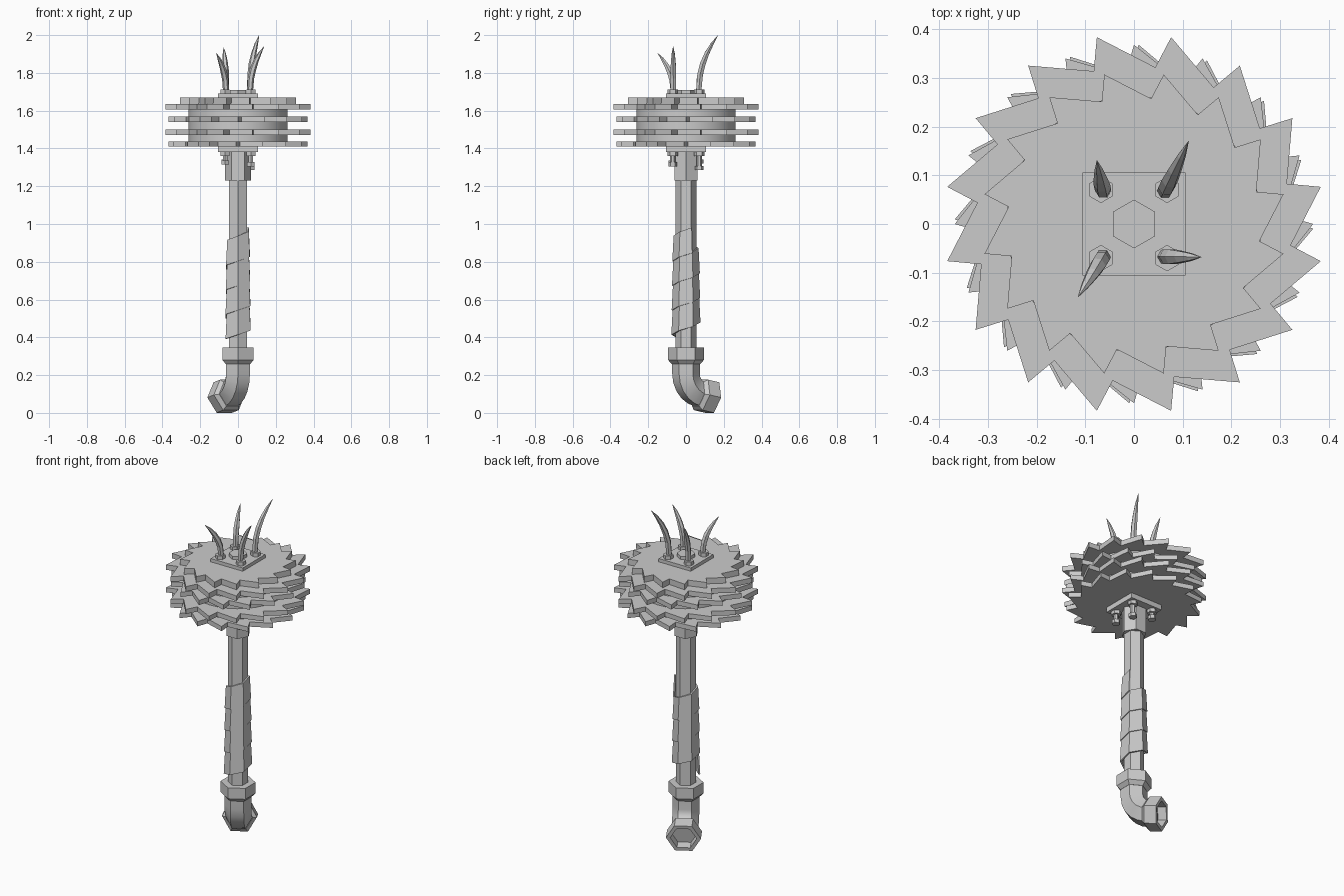
import bpy, bmesh, math
from mathutils import Vector

if "Cube" in bpy.data.objects:
    bpy.data.objects.remove(bpy.data.objects["Cube"])


def finish(name, bm, smooth=None):
    bmesh.ops.remove_doubles(bm, verts=bm.verts, dist=1e-5)
    bmesh.ops.recalc_face_normals(bm, faces=bm.faces)
    me = bpy.data.meshes.new(name)
    bm.to_mesh(me)
    bm.free()
    ob = bpy.data.objects.new(name, me)
    bpy.context.collection.objects.link(ob)
    if smooth:
        bpy.ops.object.select_all(action='DESELECT')
        ob.select_set(True)
        bpy.context.view_layer.objects.active = ob
        bpy.ops.object.shade_smooth_by_angle(angle=math.radians(smooth))
    return ob


def sweep(name, rings, ref, n=6, smooth=None):
    """Loft n-sided rings (centre, direction, radius); a corner points along ref."""
    bm = bmesh.new()
    loops = []
    for c, d, r in rings:
        d = Vector(d).normalized()
        u = Vector(ref) - d * d.dot(Vector(ref))
        u.normalize()
        v = d.cross(u)
        loops.append([bm.verts.new(Vector(c) + r * (u * math.cos(a) + v * math.sin(a)))
                      for a in (2 * math.pi * i / n for i in range(n))])
    for a, b in zip(loops, loops[1:]):
        for i in range(n):
            j = (i + 1) % n
            bm.faces.new((a[i], a[j], b[j], b[i]))
    bm.faces.new(loops[0][::-1])
    bm.faces.new(loops[-1])
    return finish(name, bm, smooth)


def lathe(name, x, y, profile, ref=(0, 1, 0), n=6, smooth=None):
    return sweep(name, [((x, y, z), (0, 0, 1), r) for z, r in profile], ref, n, smooth)


def plate(name, z0, z1, h):
    return lathe(name, 0, 0, [(z0, h * math.sqrt(2)), (z1, h * math.sqrt(2))], (1, 1, 0), 4)


def saw_blade(name, z0, z1, r, phase, teeth=16):
    bm = bmesh.new()
    pts = []
    for i in range(teeth):
        a = math.radians(phase) + 2 * math.pi * i / teeth
        for rr, aa in ((r, a), (r * 0.83, a + math.radians(3.5))):
            pts.append((rr * math.cos(aa), rr * math.sin(aa)))
    lo = [bm.verts.new((x, y, z0)) for x, y in pts]
    hi = [bm.verts.new((x, y, z1)) for x, y in pts]
    for i in range(len(pts)):
        j = (i + 1) % len(pts)
        bm.faces.new((lo[i], lo[j], hi[j], hi[i]))
    bm.faces.new(lo[::-1])
    bm.faces.new(hi)
    return finish(name, bm)


# Pole and upper collar
lathe("pole", 0, 0, [(0.25, 0.055), (1.40, 0.055)])
lathe("upper_collar", 0, 0, [(1.23, 0.07), (1.39, 0.07)], (1, 0, 0))

# Saw blades with round spacer drum
for i, (z0, z1, r, ph) in enumerate([(1.41, 1.438, 0.368, -1.5), (1.472, 1.5, 0.391, 11.25),
                                     (1.54, 1.568, 0.368, 0), (1.606, 1.636, 0.391, 11.25),
                                     (1.636, 1.67, 0.313, 11.25)]):
    saw_blade(f"saw_blade_{i + 1}", z0, z1, r, ph)
lathe("spacer_drum", 0, 0, [(1.42, 0.263), (1.64, 0.263)], n=32, smooth=30)

# Clamp plates and centre nut
plate("lower_plate", 1.38, 1.41, 0.106)
plate("upper_plate", 1.67, 1.69, 0.106)
lathe("centre_nut", 0, 0, [(1.68, 0.05), (1.71, 0.05)])

# Bolts through the plates, each ending in a curved spike
# base x, base y, spike tip, height of the bolt's lower end
bolts = [(0.068, 0.07, (0.112, 0.17, 2.0), 1.285), (-0.068, 0.07, (-0.076, 0.13, 1.935), 1.32),
         (-0.068, -0.07, (-0.115, -0.15, 1.905), 1.315), (0.068, -0.07, (0.138, -0.068, 1.94), 1.305)]
for i, (x, y, tip, zb) in enumerate(bolts):
    lathe(f"upper_nut_{i}", x, y, [(1.685, 0.027), (1.712, 0.027)])
    lathe(f"lower_nut_{i}", x, y, [(1.36, 0.027), (1.385, 0.027)])
    lathe(f"bolt_shaft_{i}", x, y, [(zb, 0.014), (1.38, 0.014)])
    lathe(f"bolt_head_{i}", x, y, [(zb, 0.023), (zb + 0.022, 0.023)])
    base = Vector((x * 0.93, y * 0.96, 1.70))
    span = Vector(tip) - base
    rings = []
    for t, r in ((0, 0.016), (0.3, 0.017), (0.5, 0.017), (0.68, 0.014), (0.85, 0.009), (1, 0.0005)):
        c = base + Vector((span.x * t ** 2.2, span.y * t ** 2.2, span.z * t))
        d = Vector((span.x * 2.2 * t ** 1.2, span.y * 2.2 * t ** 1.2, span.z))
        rings.append((c, d, r))
    sweep(f"spike_{i}", rings, (0.5, -0.87, 0) if i == 3 else (1, 0, 0))

# Wrapped grip: an overlapping ribbon winding up the hexagonal pole
bm = bmesh.new()
prev = None
steps = 21
for i in range(steps + 1):
    a = math.radians(30 + 60 * (i - steps))
    f = i / steps
    z = 0.915 - 0.13 * (steps - i) / 6
    k = 0.006 * (1 - f)
    pair = [bm.verts.new((r * math.cos(a), r * math.sin(a), zz))
            for r, zz in ((0.067 + k, z - 0.068), (0.06 + k, z + 0.066))]
    if prev:
        bm.faces.new((prev[0], pair[0], pair[1], prev[1]))
    prev = pair
grip = finish("grip_wrap", bm)
mod = grip.modifiers.new("thickness", 'SOLIDIFY')
mod.thickness = 0.01
mod.offset = 0

# Pipe elbow with a coupling at each end
h = Vector((math.cos(math.radians(120)), math.sin(math.radians(120)), 0))
side = (h.y, -h.x, 0)
bend, R, z0 = math.radians(78.5), 0.114, 0.207
up = Vector((0, 0, 1))


def arc(t):
    return h * R * (1 - math.cos(t)) + up * (z0 - R * math.sin(t)), h * math.sin(t) - up * math.cos(t)


rings = [((0, 0, 0.30), (0, 0, -1), 0.073)]
rings += [(*arc(bend * i / 5), 0.073) for i in range(6)]
sweep("elbow", rings, side, smooth=30)
lathe("elbow_upper_coupling", 0, 0, [(0.258, 0.074), (0.28, 0.095), (0.345, 0.095)])
c, d = arc(bend)
profile = [(-0.02, 0.074), (0.0, 0.095), (0.07, 0.095), (0.07, 0.072), (0.02, 0.072)]
sweep("elbow_end_coupling", [(c + d * s, d, r) for s, r in profile], side)
